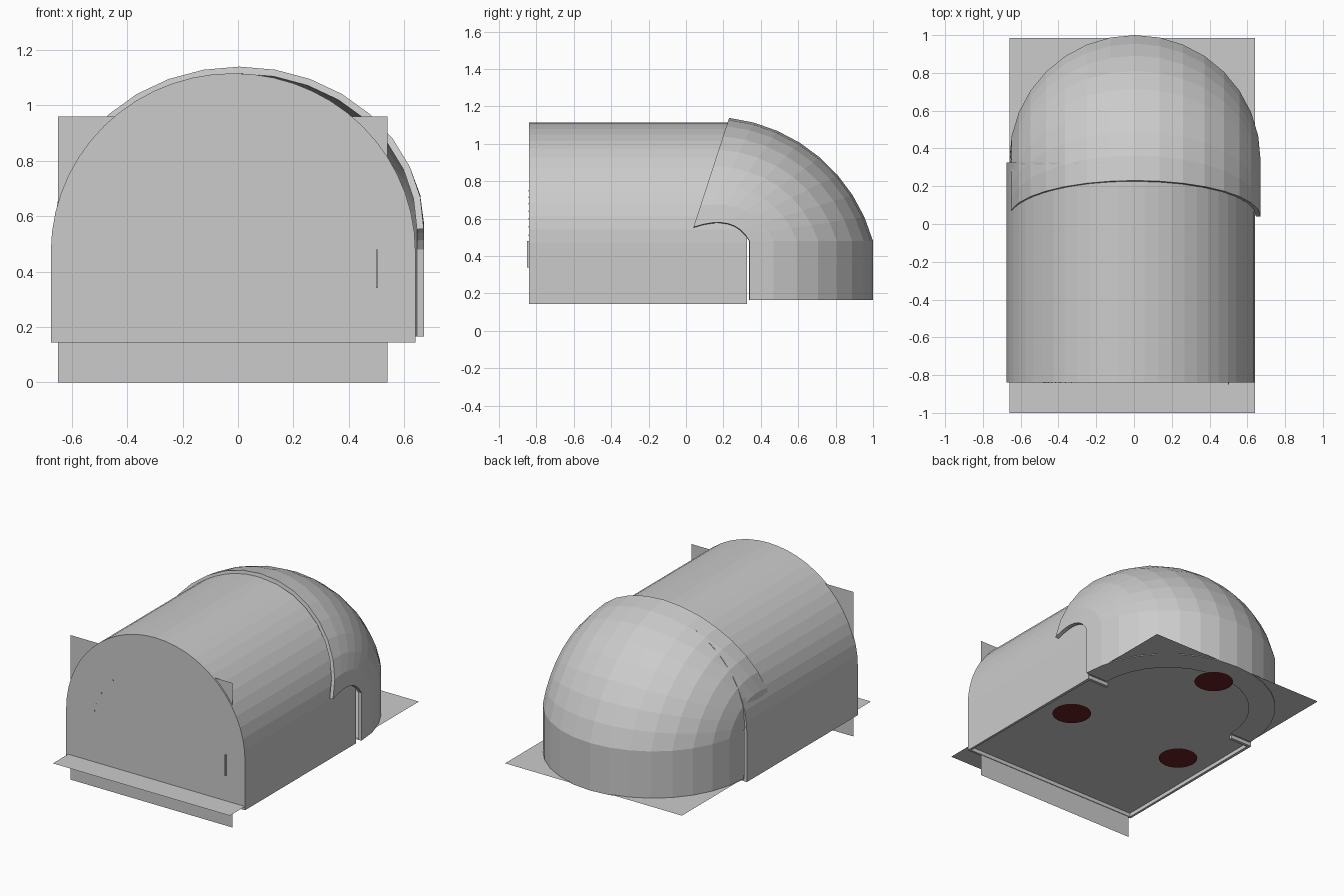
import bpy, bmesh
from math import sin, cos, pi, radians
from mathutils import Vector

if "Cube" in bpy.data.objects:
    bpy.data.objects.remove(bpy.data.objects["Cube"])


def make(name, verts, faces, thickness=0, color=None):
    me = bpy.data.meshes.new(name)
    me.from_pydata(verts, [], faces)
    bm = bmesh.new()
    bm.from_mesh(me)
    bmesh.ops.recalc_face_normals(bm, faces=bm.faces)
    bm.to_mesh(me)
    bm.free()
    ob = bpy.data.objects.new(name, me)
    bpy.context.collection.objects.link(ob)
    if thickness:
        mod = ob.modifiers.new("Wall", 'SOLIDIFY')
        mod.thickness = thickness
        mod.offset = -1
    if color:
        mat = bpy.data.materials.new(name + "_colour")
        mat.diffuse_color = color
        mat.use_nodes = True
        mat.node_tree.nodes["Principled BSDF"].inputs["Base Color"].default_value = mat.diffuse_color
        me.materials.append(mat)
    return ob


def grid_faces(rows, cols):
    return [(r * cols + c, r * cols + c + 1, (r + 1) * cols + c + 1, (r + 1) * cols + c)
            for r in range(rows - 1) for c in range(cols - 1)]


def disc(name, x, y, z, r, color=None, n=24):
    pts = [(x + r * cos(2 * pi * i / n), y + r * sin(2 * pi * i / n), z) for i in range(n)]
    return make(name, pts, [tuple(range(n))[::-1]], 0, color)


def box(name, lo, hi):
    v = [(x, y, z) for x in (lo[0], hi[0]) for y in (lo[1], hi[1]) for z in (lo[2], hi[2])]
    f = [(0, 1, 3, 2), (4, 6, 7, 5), (0, 4, 5, 1), (2, 3, 7, 6), (0, 2, 6, 4), (1, 5, 7, 3)]
    return make(name, v, f)


# Arched tunnel body with closed front
CX, RX, RZ, SPRING, BASE = -0.0175, 0.6575, 0.645, 0.47, 0.145
N = 28
arch = [(CX + RX, BASE)]
arch += [(CX + RX * cos(pi * i / N), SPRING + RZ * sin(pi * i / N)) for i in range(N + 1)]
arch += [(CX - RX, BASE)]
n = len(arch)
verts = [(x, y, z) for y in (-0.84, 0.325) for x, z in arch]
make("tunnel_body", verts, grid_faces(2, n) + [tuple(range(n))], 0.02)

# Rear hood: half rings lofted between an inner and an outer curve
HX, HR, SEG, RINGS = 0.005, 0.665, 16, 9


def inner(t):
    a, b, c = Vector((0.34, 0.48)), Vector((0.26, 0.63)), Vector((0.04, 0.555))
    return a * (1 - t) ** 2 + b * 2 * t * (1 - t) + c * t * t


def outer(t):
    ang = radians(15.5 + (83.4 - 15.5) * t)
    return Vector((0.126 + 0.907 * cos(ang), 0.238 + 0.907 * sin(ang)))


sections = [(Vector((0.34, 0.165)), Vector((1.0, 0.165)))]
sections += [(inner(k / (RINGS - 1)), outer(k / (RINGS - 1))) for k in range(RINGS)]
verts = []
for a, b in sections:
    for i in range(SEG + 1):
        phi = pi * i / SEG
        p = a.lerp(b, sin(phi))
        verts.append((HX + HR * cos(phi), p.x, p.y))
make("rear_hood", verts, grid_faces(len(sections), SEG + 1), 0.025)

# Flat flange under the hood
verts = [(HX + r * cos(pi * i / SEG), 0.34 + (r - 0.005) * sin(pi * i / SEG), 0.165)
         for r in (0.5, HR) for i in range(SEG + 1)]
make("hood_flange", verts, grid_faces(2, SEG + 1))

# Floor sheet and front upright sheet
make("floor_sheet", [(-0.66, -1, 0.17), (0.64, -1, 0.17), (0.64, 0.985, 0.17), (-0.66, 0.985, 0.17)],
     [(0, 1, 2, 3)])
make("front_sheet", [(-0.65, -0.83, 0), (0.54, -0.83, 0), (0.54, -0.83, 0.96), (-0.65, -0.83, 0.96)],
     [(0, 1, 2, 3)])

# Inward tabs where the body walls end
for s in (-1, 1):
    x = sorted((CX + s * 0.655, CX + s * 0.5))
    box("wall_end_tab", (x[0], 0.305, 0.146), (x[1], 0.325, 0.172))

# Underside discs and fixing points
disc("centre_disc", 0, -0.12, 0.166, 0.14)
for x, y in ((0.42, -0.10), (-0.44, -0.10), (0, 0.77)):
    disc("red_disc", x, y, 0.163, 0.12, (0.13, 0.015, 0.015, 1))
for s in (-1, 1):
    for x, y in ((0.25, 0.41), (0.25, -0.64), (0.49, -0.59), (0.49, -0.41)):
        disc("fixing_point", s * x, y, 0.166, 0.015, None, 10)

# Front latch bar and small marks in an arc
box("latch_bar", (0.497, -0.85, 0.34), (0.503, -0.835, 0.48))
for i in range(8):
    a = radians(172 - 5.5 * i)
    x, z = 0.48 * cos(a), 0.40 + 0.48 * sin(a)
    box("arc_mark", (x - 0.003, -0.842, z - 0.004), (x + 0.003, -0.838, z + 0.004))
